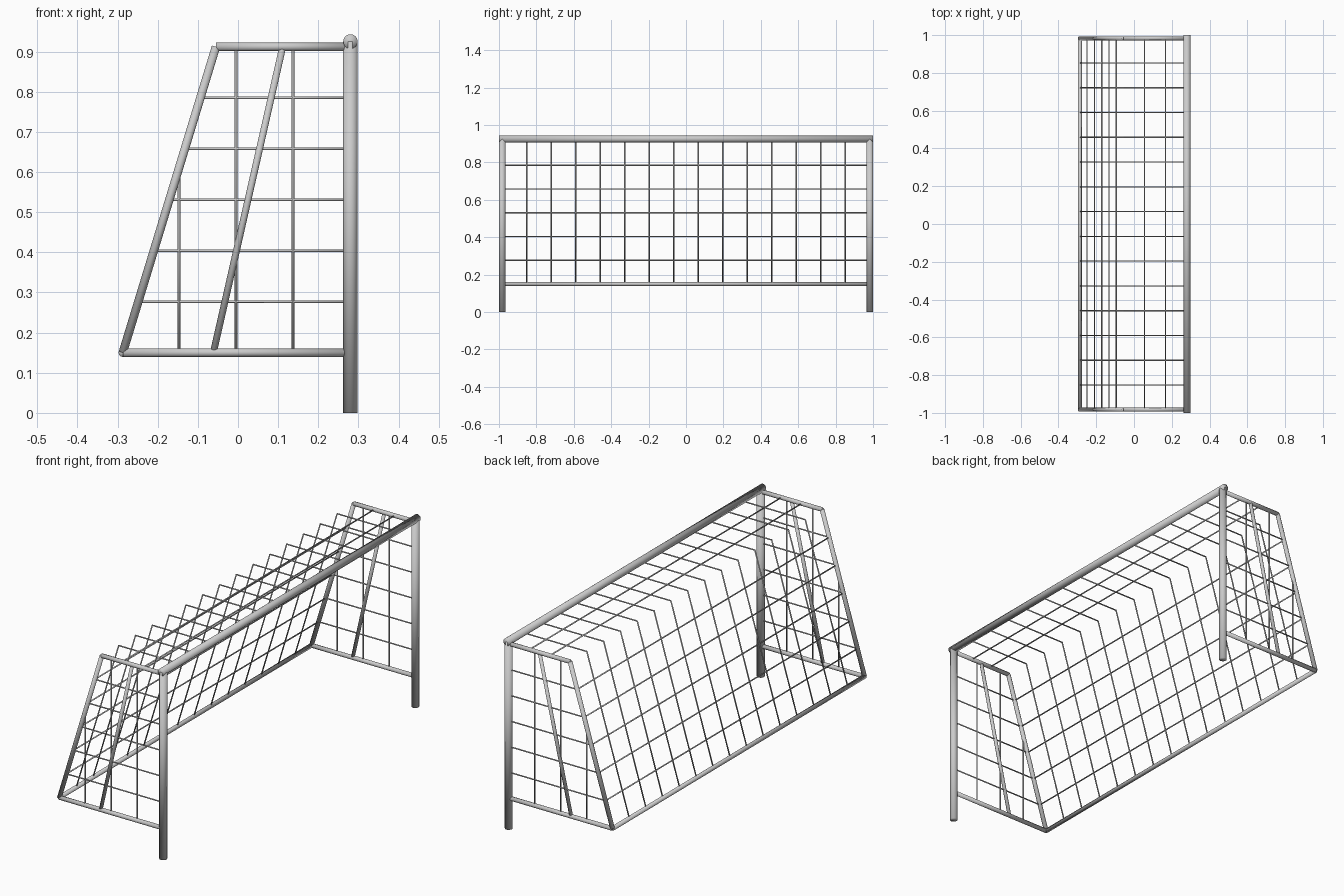
import bpy
from mathutils import Vector

cube = bpy.data.objects.get("Cube")
if cube:
    bpy.data.objects.remove(cube, do_unlink=True)


def material(name, rgb):
    m = bpy.data.materials.new(name)
    m.use_nodes = True
    m.diffuse_color = (*rgb, 1)
    m.node_tree.nodes["Principled BSDF"].inputs["Base Color"].default_value = (*rgb, 1)
    return m


PAINT = material("light grey metal", (0.6, 0.6, 0.6))


def tube(name, a, b, radius, sides=16):
    """Capped, smooth-shaded round bar from a to b."""
    a, b = Vector(a), Vector(b)
    d = b - a
    bpy.ops.mesh.primitive_cylinder_add(vertices=sides, radius=radius, depth=d.length,
                                        location=(a + b) / 2)
    ob = bpy.context.object
    ob.name = name
    ob.rotation_euler = d.to_track_quat('Z', 'Y').to_euler()
    ob.data.materials.append(PAINT)
    bpy.ops.object.shade_smooth()
    return ob


def join(name, parts):
    bpy.ops.object.select_all(action='DESELECT')
    for p in parts:
        p.select_set(True)
    bpy.context.view_layer.objects.active = parts[0]
    bpy.ops.object.join()
    bpy.context.object.name = name


POST_X, POST_R, BAR_R, WIRE_R = 0.28, 0.018, 0.0105, 0.0032
SIDE_Y, TOP_Z, LOW_Z = 0.983, 0.912, 0.15
TOP_X, LOW_X = -0.055, -0.287
ROWS = [LOW_Z + (TOP_Z - LOW_Z) * i / 6 for i in range(1, 6)]


def back_x(z):
    return LOW_X + (TOP_X - LOW_X) * (z - LOW_Z) / (TOP_Z - LOW_Z)


def back_z(x):
    return min(TOP_Z, LOW_Z + (TOP_Z - LOW_Z) * (x - LOW_X) / (TOP_X - LOW_X))


# Goal mouth and rear ground bar
tube("crossbar", (POST_X, -1, 0.925), (POST_X, 1, 0.925), POST_R, 24)
tube("rear_bottom_bar", (LOW_X, -SIDE_Y, LOW_Z), (LOW_X, SIDE_Y, LOW_Z), BAR_R)

# Side frames with their nets
for side, y in (("right", -SIDE_Y), ("left", SIDE_Y)):
    tube(side + "_post", (POST_X, y, 0), (POST_X, y, 0.925), POST_R, 24)
    tube(side + "_top_bar", (TOP_X, y, TOP_Z), (POST_X, y, TOP_Z), BAR_R)
    tube(side + "_bottom_bar", (LOW_X, y, LOW_Z), (POST_X, y, LOW_Z), BAR_R)
    tube(side + "_rear_bar", (LOW_X, y, LOW_Z), (TOP_X, y, TOP_Z), BAR_R)
    tube(side + "_brace", (-0.06, y, LOW_Z + 0.006), (0.11, y, TOP_Z - 0.006), 0.0085)
    wires = [tube("wire", (back_x(z), y, z), (POST_X, y, z), WIRE_R, 8) for z in ROWS]
    wires += [tube("wire", (x, y, LOW_Z), (x, y, back_z(x)), WIRE_R, 8)
              for x in (-0.147, -0.005, 0.137)]
    join(side + "_net", wires)

# Back net rows, following the slope
join("back_net_rows", [tube("wire", (back_x(z), -SIDE_Y, z), (back_x(z), SIDE_Y, z), WIRE_R, 8)
                       for z in ROWS])

# Roof net rows
join("roof_net_rows", [tube("wire", (x, -SIDE_Y, TOP_Z), (x, SIDE_Y, TOP_Z), WIRE_R, 8)
                       for x in (0.056, 0.167)])

# Net columns running over the roof and down the back
columns = []
for i in range(1, 15):
    y = -SIDE_Y + 2 * SIDE_Y * i / 15
    columns.append(tube("wire", (POST_X, y, TOP_Z), (TOP_X, y, TOP_Z), WIRE_R, 8))
    columns.append(tube("wire", (TOP_X, y, TOP_Z), (LOW_X, y, LOW_Z), WIRE_R, 8))
join("net_columns", columns)
